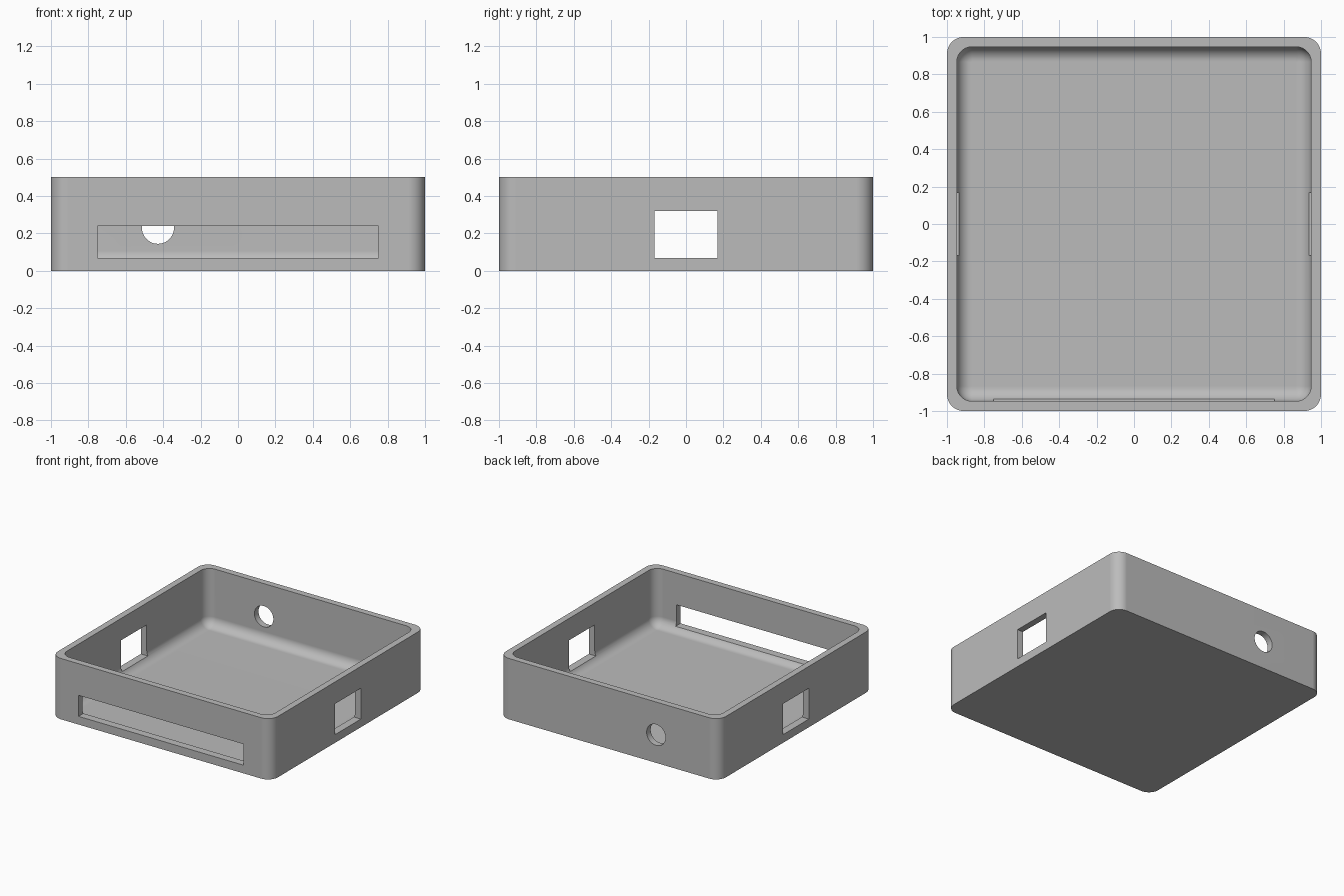
import bpy, bmesh, math

cube = bpy.data.objects.get("Cube")
if cube:
    bpy.data.objects.remove(cube, do_unlink=True)

HEIGHT, INNER, FLOOR, FILLET = 0.5, 0.947, 0.027, 0.08
SILL = 0.067

grey = bpy.data.materials.new("light grey plastic")
grey.use_nodes = True
colour = (0.5, 0.5, 0.5, 1)
grey.diffuse_color = colour
grey.node_tree.nodes["Principled BSDF"].inputs["Base Color"].default_value = colour


def ring(bm, half, radius, z, steps=12):
    """One rounded square loop of vertices."""
    verts = []
    for corner in range(4):
        mid = math.pi / 4 + corner * math.pi / 2
        cx = math.copysign(half - radius, math.cos(mid))
        cy = math.copysign(half - radius, math.sin(mid))
        for i in range(steps + 1):
            a = (corner + i / steps) * math.pi / 2
            verts.append(bm.verts.new((cx + radius * math.cos(a),
                                       cy + radius * math.sin(a), z)))
    return verts


def finish(bm, name):
    bmesh.ops.recalc_face_normals(bm, faces=bm.faces)
    mesh = bpy.data.meshes.new(name)
    bm.to_mesh(mesh)
    bm.free()
    mesh.materials.append(grey)
    obj = bpy.data.objects.new(name, mesh)
    bpy.context.collection.objects.link(obj)
    return obj


# Tray: outer wall, flat rim, inner wall and a rounded edge around the floor
bm = bmesh.new()
rings = [ring(bm, 1, 0.09, 0), ring(bm, 1, 0.09, HEIGHT),
         ring(bm, INNER, FILLET, HEIGHT)]
for i in range(11):
    a = i / 11 * math.radians(85)
    inset = FILLET * (1 - math.cos(a))
    rings.append(ring(bm, INNER - inset, FILLET - inset,
                      FLOOR + FILLET * (1 - math.sin(a))))
rings.append(ring(bm, INNER - FILLET, 0.002, FLOOR))
for lower, upper in zip(rings, rings[1:]):
    n = len(lower)
    for i in range(n):
        j = (i + 1) % n
        bm.faces.new((lower[i], lower[j], upper[j], upper[i]))
bm.faces.new(rings[0])
bm.faces.new(rings[-1])
tray = finish(bm, "tray")


def box_cutter(name, centre, size):
    bm = bmesh.new()
    bmesh.ops.create_cube(bm, size=1)
    bmesh.ops.scale(bm, vec=size, verts=bm.verts)
    bmesh.ops.translate(bm, vec=centre, verts=bm.verts)
    return finish(bm, name)


# Openings: long front slot, a window on each side, a round hole at the back
cutters = [box_cutter("front_slot_cutter", (0, -1, (SILL + 0.24) / 2),
                      (1.5, 0.3, 0.24 - SILL))]
for side, x in (("left", 1), ("right", -1)):
    cutters.append(box_cutter(side + "_window_cutter", (x, 0, (SILL + 0.32) / 2),
                              (0.3, 0.335, 0.32 - SILL)))
bm = bmesh.new()
bmesh.ops.create_cone(bm, cap_ends=True, segments=48, radius1=0.086,
                      radius2=0.086, depth=0.3)
for v in bm.verts:
    v.co = (v.co.x - 0.428, 1 + v.co.z, 0.23 + v.co.y)
cutters.append(finish(bm, "back_hole_cutter"))

bpy.ops.object.select_all(action='DESELECT')
bpy.context.view_layer.objects.active = tray
tray.select_set(True)
for cutter in cutters:
    mod = tray.modifiers.new("opening", 'BOOLEAN')
    mod.operation = 'DIFFERENCE'
    mod.solver = 'EXACT'
    mod.object = cutter
    bpy.ops.object.modifier_apply(modifier=mod.name)
    bpy.data.objects.remove(cutter, do_unlink=True)

# Smooth rounded corners, crisp rims
bpy.ops.object.shade_smooth_by_angle(angle=math.radians(30))
weighted = tray.modifiers.new("flat_wall_normals", 'WEIGHTED_NORMAL')
weighted.keep_sharp = True
